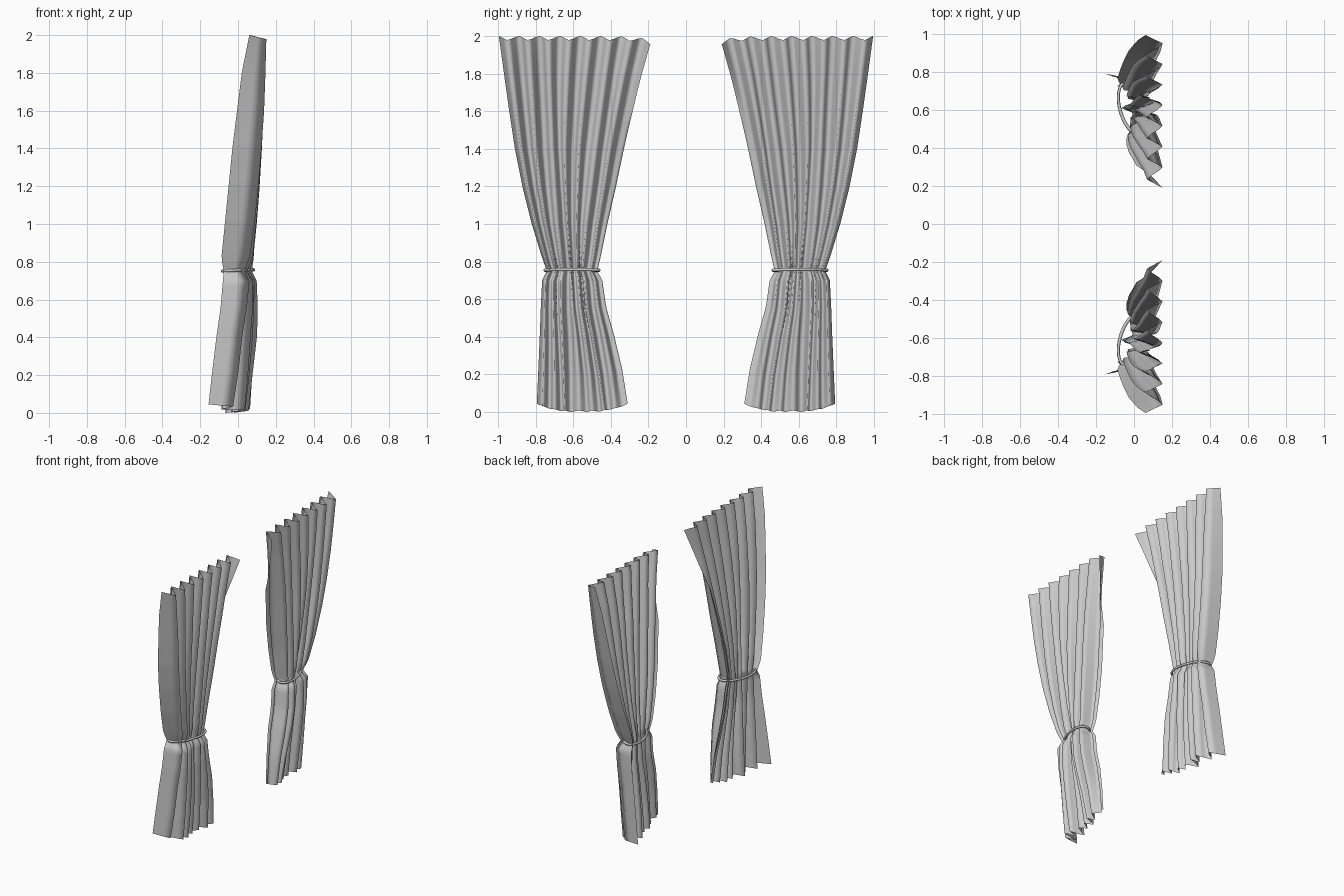
import bpy, bmesh, math

if "Cube" in bpy.data.objects:
    bpy.data.objects.remove(bpy.data.objects["Cube"])

# z, y outer, y inner, then (x back, x front) at outer end, middle and inner end
KEYS = [
    (2.00, .995, .19, .06, .15, .065, .15, .07, .15),
    (1.80, .968, .24, .02, .145, .045, .143, .05, .138),
    (1.60, .94, .285, -.005, .138, .025, .137, .025, .13),
    (1.40, .91, .33, -.03, .125, .01, .127, .0, .12),
    (1.20, .87, .372, -.05, .11, -.005, .115, -.025, .11),
    (1.00, .82, .418, -.07, .09, -.018, .102, -.04, .095),
    (0.82, .765, .455, -.088, .065, -.03, .087, -.04, .08),
    (0.75, .74, .472, -.075, .035, -.035, .068, -.025, .08),
    (0.70, .765, .445, -.08, .06, -.035, .10, -.03, .09),
    (0.55, .772, .425, -.092, .045, -.035, .10, -.025, .095),
    (0.40, .777, .385, -.112, .02, -.04, .09, -.02, .095),
    (0.20, .785, .34, -.135, .0, -.045, .065, .0, .08),
    (0.00, .793, .31, -.156, -.03, -.05, .04, .015, .07),
]
PLEATS, STEPS, ROWS = 7.4, 5, 60


def row_at(z):
    """Blend the profile keys at height z."""
    for a, b in zip(KEYS, KEYS[1:]):
        if a[0] >= z >= b[0]:
            t = (a[0] - z) / (a[0] - b[0])
            return [p + (q - p) * t for p, q in zip(a, b)]
    return list(KEYS[-1])


def three(a, m, b, u):
    """Curve through outer, middle and inner values."""
    return a * (1 - u) * (1 - 2 * u) + m * 4 * u * (1 - u) + b * u * (2 * u - 1)


def pleat(p):
    """Skewed fold wave, 0 in the valley and 1 at the ridge."""
    f = p % 1.0
    s = f / .4 if f < .4 else (1 - f) / .6
    return .35 * s + .65 * s * s * (3 - 2 * s)


def cloth_point(u, z0):
    z, yo, yi, ob, of, mb, mf, ib, inf = row_at(z0)
    loose = min(1, (2 - z) / 1.2)
    inside = math.sin(math.pi * u)
    low = max(0, (.7 - z) / .7)
    # folds change depth away from the rail and the inner edge turns back
    p = u * PLEATS
    s = pleat(p)
    turn = min(1, (2 - z) / .5) * max(0, (u - .92) / .08)
    s *= 1 - turn
    w1 = .5 + .5 * math.sin(14 * u + 2 * z)
    w2 = .5 + .5 * math.sin(23 * u + 1.5 * z + 2)
    s2 = s * (1 - .3 * loose * inside * w1) + .25 * loose * inside * (1 - s) * w2
    x = three(ob, mb, ib, u) * (1 - s2) + three(of, mf, inf, u) * s2
    x += low * .05 * math.sin(math.pi * min(1, max(0, (u - .06) / .3)))
    v = u + loose * inside * (.022 * math.sin(13 * u + 2.5 * z) + .012 * math.sin(29 * u + 3 * z))
    y = yo + (yi - yo) * v
    # scalloped top and curved hem
    top = max(0, (z - 1.5) / .5)
    z -= top * (.022 * s + .022 * u ** 12)
    z += low * (.045 * abs(2 * u - 1) ** 3 + .008 * inside * s)
    return x, y, z


def mirror_y(obj):
    m = obj.modifiers.new("Mirror", 'MIRROR')
    m.use_axis = (False, True, False)


# Pleated curtain panel, mirrored to make the pair
bm = bmesh.new()
cols = round(PLEATS * STEPS)
zs = sorted({2 - 2 * i / ROWS for i in range(ROWS + 1)} | {.75, .71, .79})
grid = [[bm.verts.new(cloth_point(c / cols, z)) for c in range(cols + 1)] for z in zs]
for lo, hi in zip(grid, grid[1:]):
    for c in range(cols):
        bm.faces.new((lo[c], hi[c], hi[c + 1], lo[c + 1])).smooth = True
me = bpy.data.meshes.new("curtain_panels")
bm.to_mesh(me)
bm.free()
curtain = bpy.data.objects.new("curtain_panels", me)
bpy.context.collection.objects.link(curtain)
mirror_y(curtain)

# Tie rope around the gathered waist
N, R = 40, 6
bm = bmesh.new()
rings = []
for i in range(N):
    a = 2 * math.pi * i / N
    c, s = math.cos(a), math.sin(a)
    ring = []
    for j in range(R):
        b = 2 * math.pi * j / R
        k = .009 * math.cos(b)
        y = (.143 + k) * c
        x = (.075 + k) * s - .24 * (.143 * c)
        ring.append(bm.verts.new((x, .606 + y, .754 + .009 * math.sin(b) + .004 * s)))
    rings.append(ring)
for i in range(N):
    p, q = rings[i], rings[(i + 1) % N]
    for j in range(R):
        bm.faces.new((p[j], q[j], q[(j + 1) % R], p[(j + 1) % R])).smooth = True
bmesh.ops.recalc_face_normals(bm, faces=bm.faces)
me = bpy.data.meshes.new("tie_ropes")
bm.to_mesh(me)
bm.free()
rope = bpy.data.objects.new("tie_ropes", me)
bpy.context.collection.objects.link(rope)
mirror_y(rope)
